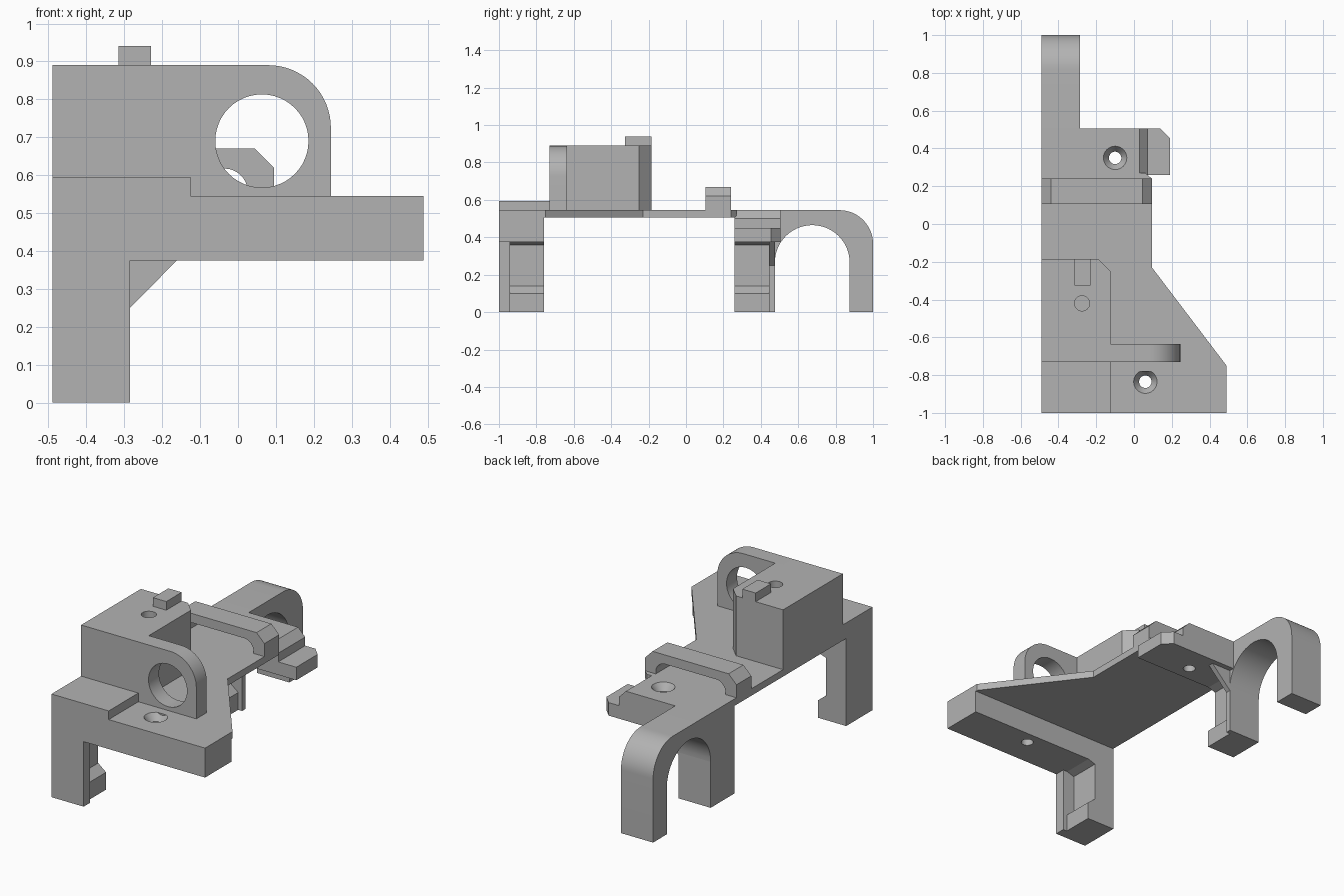
import bpy, bmesh, math

if "Cube" in bpy.data.objects:
    bpy.data.objects.remove(bpy.data.objects["Cube"], do_unlink=True)

grey = bpy.data.materials.new("plain grey")
grey.use_nodes = True
GREY = (0.45, 0.45, 0.45, 1)
grey.diffuse_color = GREY
grey.node_tree.nodes["Principled BSDF"].inputs["Base Color"].default_value = GREY


def finish(name, bm):
    bmesh.ops.recalc_face_normals(bm, faces=bm.faces[:])
    mesh = bpy.data.meshes.new(name)
    bm.to_mesh(mesh)
    bm.free()
    mesh.materials.append(grey)
    obj = bpy.data.objects.new(name, mesh)
    bpy.context.collection.objects.link(obj)
    return obj


def prism(name, outline, axis, lo, hi):
    """Extrude a 2D outline along an axis (the other two axes in order)."""
    def place(p, d):
        return {"x": (d, p[0], p[1]), "y": (p[0], d, p[1]), "z": (p[0], p[1], d)}[axis]
    bm = bmesh.new()
    a = [bm.verts.new(place(p, lo)) for p in outline]
    b = [bm.verts.new(place(p, hi)) for p in outline]
    bm.faces.new(a)
    bm.faces.new(b)
    for i in range(len(a)):
        j = (i + 1) % len(a)
        bm.faces.new((a[i], a[j], b[j], b[i]))
    return finish(name, bm)


def box(name, x, y, z):
    return prism(name, [(x[0], y[0]), (x[1], y[0]), (x[1], y[1]), (x[0], y[1])], "z", *z)


def arc(cx, cy, r, start, end, n=16):
    angles = [math.radians(start + (end - start) * i / n) for i in range(n + 1)]
    return [(cx + r * math.cos(t), cy + r * math.sin(t)) for t in angles]


def cut(obj, cutter):
    mod = obj.modifiers.new("cut", "BOOLEAN")
    mod.object = cutter
    mod.solver = "EXACT"
    cutter.hide_render = True
    bpy.context.view_layer.objects.active = obj
    bpy.ops.object.modifier_apply(modifier=mod.name)
    bpy.data.objects.remove(cutter, do_unlink=True)


def screw_hole(obj, x, y, top):
    """Through hole with a conical countersink."""
    bm = bmesh.new()
    rings = []
    for r, z in ((0.033, 0.3), (0.033, top - 0.04), (0.062, top), (0.062, top + 0.05)):
        rings.append([bm.verts.new((*p, z)) for p in arc(x, y, r, 0, 360, 32)[:-1]])
    for lower, upper in zip(rings, rings[1:]):
        for i in range(32):
            j = (i + 1) % 32
            bm.faces.new((lower[i], lower[j], upper[j], upper[i]))
    bm.faces.new(rings[0])
    bm.faces.new(rings[-1])
    cut(obj, finish("screw_cutter", bm))


L, R, TOP = -0.49, 0.095, 0.545
LEG = -0.285

# Thin deck with its slanted side
prism("deck", [(L, -0.78), (0.49, -0.78), (0.49, -0.75), (R, -0.23), (R, 0.24), (0.06, 0.27), (L, 0.27)],
      "z", 0.505, TOP)

# Front cross bar and raised shelf
front_bar = box("front_bar", (L, 0.49), (-1, -0.76), (0.375, TOP))
screw_hole(front_bar, 0.06, -0.835, TOP)
box("front_shelf", (L, -0.125), (-1, -0.72), (TOP - 0.01, 0.595))

# Rear block with bevelled side, and its side tab
rear_block = prism("rear_block", [(L, 0.375), (0.075, 0.375), (0.075, 0.5), (0.03, TOP), (L, TOP)],
                   "y", 0.26, 0.505)
screw_hole(rear_block, -0.1, 0.35, TOP)
prism("rear_tab", [(0.06, 0.26), (0.19, 0.26), (0.19, 0.455), (0.14, 0.505), (0.06, 0.505)],
      "z", 0.375, 0.45)

# Clip legs: full-width outer strip and a recessed inner part with a foot
clip = [(L, 0), (-0.31, 0), (-0.31, 0.1), (-0.36, 0.14), (-0.36, 0.36), (-0.31, 0.376), (L, 0.376)]
for name, strip, inner in (("front", (-1, -0.94), (-0.94, -0.76)),
                           ("rear", (0.445, 0.475), (0.26, 0.445))):
    box(name + "_leg_strip", (L, LEG), strip, (0, 0.376))
    prism(name + "_leg_clip", clip, "y", *inner)
prism("rear_gusset", [(LEG, 0.25), (-0.16, 0.376), (LEG, 0.376)], "y", 0.445, 0.475)

# Rear arch
arch = ([(0.475, TOP)] + arc(0.82, 0.365, 0.18, 90, 0) + [(1, 0), (0.875, 0)]
        + arc(0.675, 0.265, 0.2, 0, 180, 28))
prism("rear_arch", arch, "x", L, LEG)

# Ridge across the deck with bevelled ends and a rounded slot
ridge = prism("ridge", [(L, TOP - 0.01), (R, TOP - 0.01), (R, 0.62), (0.045, 0.67), (L + 0.05, 0.67), (L, 0.62)],
              "y", 0.105, 0.24)
slot = ([(-0.42, TOP), (0.025, TOP)] + arc(-0.035, 0.557, 0.06, 0, 90)
        + arc(-0.36, 0.557, 0.06, 90, 180))
cut(ridge, prism("slot_cutter", slot, "y", 0.05, 0.3))

# Solid housing with a bevelled corner, a small blind hole and a key on top
housing = prism("housing", [(L, -0.64), (-0.125, -0.64), (-0.125, -0.25), (-0.19, -0.185), (L, -0.185)],
                "z", TOP - 0.01, 0.89)
cut(housing, prism("pin_cutter", arc(-0.275, -0.42, 0.04, 0, 360, 32)[:-1], "z", 0.7, 1))
box("housing_key", (-0.315, -0.23), (-0.325, -0.185), (0.88, 0.94))

# Rounded bearing wall with its large round opening
wall = prism("bearing_wall", [(L, TOP - 0.01), (0.245, TOP - 0.01)] + arc(0.08, 0.725, 0.165, 0, 90) + [(L, 0.89)],
             "y", -0.73, -0.635)
cut(wall, prism("bore_cutter", arc(0.063, 0.69, 0.123, 0, 360, 48)[:-1], "y", -0.8, -0.5))

# Smooth the curved faces while keeping edges sharp
for obj in bpy.context.scene.objects:
    if obj.type == "MESH":
        bpy.ops.object.select_all(action="DESELECT")
        obj.select_set(True)
        bpy.context.view_layer.objects.active = obj
        bpy.ops.object.shade_smooth_by_angle(angle=math.radians(30))
